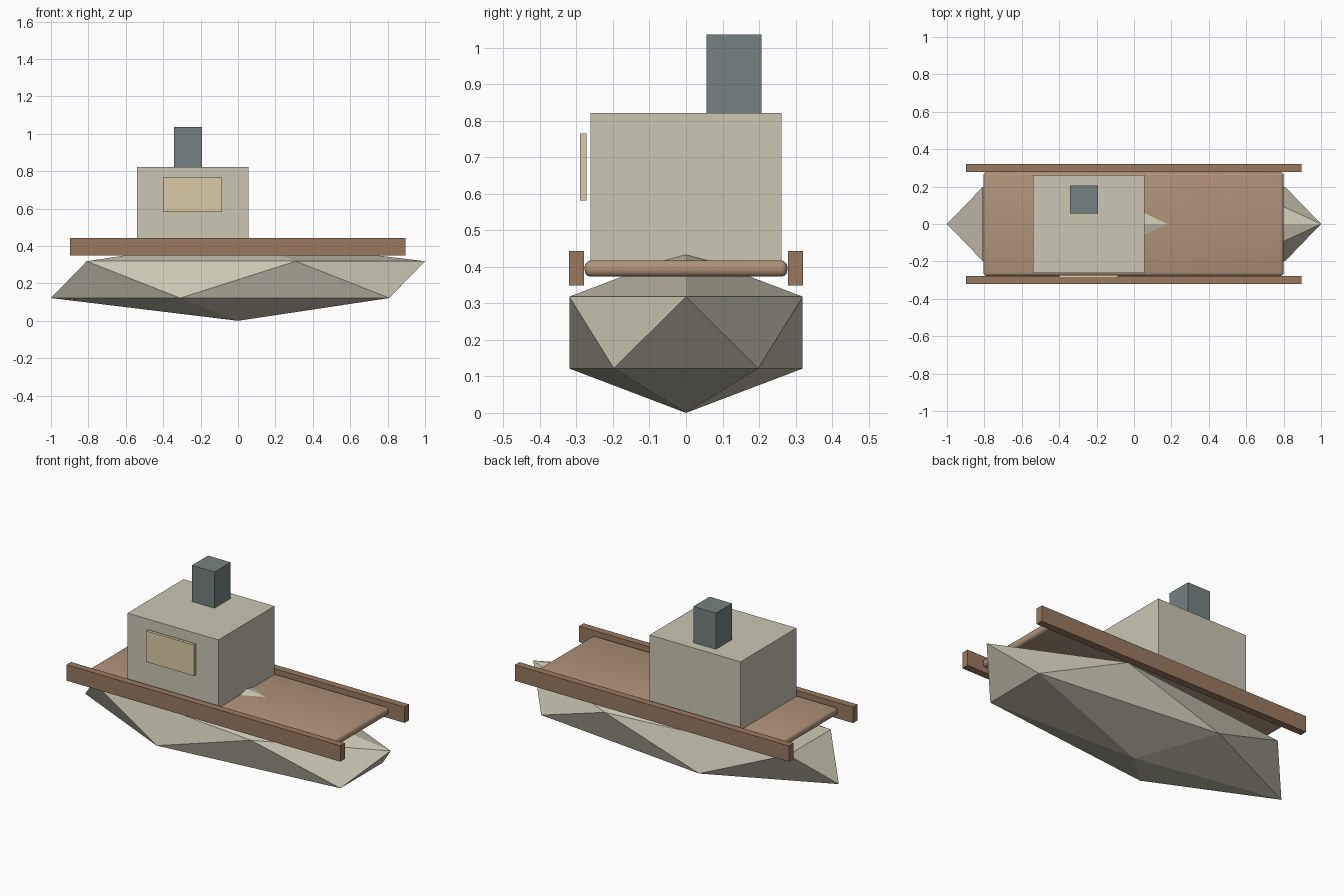
import bpy

if "Cube" in bpy.data.objects:
    bpy.data.objects.remove(bpy.data.objects["Cube"])


def paint(obj, name, rgb):
    mat = bpy.data.materials.get(name) or bpy.data.materials.new(name)
    mat.diffuse_color = (*rgb, 1)
    mat.use_nodes = True
    mat.node_tree.nodes["Principled BSDF"].inputs["Base Color"].default_value = mat.diffuse_color
    obj.data.materials.append(mat)


def box(name, lo, hi, mat, rgb):
    bpy.ops.mesh.primitive_cube_add(size=1, location=[(a + b) / 2 for a, b in zip(lo, hi)])
    obj = bpy.context.object
    obj.name = name
    obj.scale = [b - a for a, b in zip(lo, hi)]
    bpy.ops.object.transform_apply(location=False, rotation=False, scale=True)
    paint(obj, mat, rgb)
    return obj


CREAM = (0.60, 0.57, 0.45)
PLANK = (0.43, 0.29, 0.195)
WOOD = (0.32, 0.19, 0.115)
SLATE = (0.18, 0.22, 0.22)
GLASS = (0.72, 0.60, 0.38)

# Faceted hull: stretched icosahedron
bpy.ops.mesh.primitive_ico_sphere_add(subdivisions=1, radius=1, location=(0, 0, 0.22))
hull = bpy.context.object
hull.name = "hull"
hull.scale = (1.118, 0.376, 0.22)
bpy.ops.object.transform_apply(location=False, rotation=False, scale=True)
paint(hull, "cream", CREAM)

# Deck with rounded edges
deck = box("deck", (-0.805, -0.278, 0.373), (0.80, 0.278, 0.418), "plank", PLANK)
bevel = deck.modifiers.new("rounded_edges", 'BEVEL')
bevel.width = 0.018
bevel.segments = 3
bpy.ops.object.modifier_apply(modifier=bevel.name)
bpy.ops.object.shade_smooth_by_angle()

# Side rails
for side, y in (("right", -0.3), ("left", 0.3)):
    box(side + "_rail", (-0.898, y - 0.021, 0.349), (0.895, y + 0.021, 0.443), "wood", WOOD)

# Cabin, front window and chimney
box("cabin", (-0.54, -0.262, 0.415), (0.055, 0.262, 0.822), "cream", CREAM)
box("window", (-0.40, -0.29, 0.582), (-0.085, -0.272, 0.765), "glass", GLASS)
box("chimney", (-0.341, 0.056, 0.815), (-0.193, 0.207, 1.036), "slate", SLATE)
